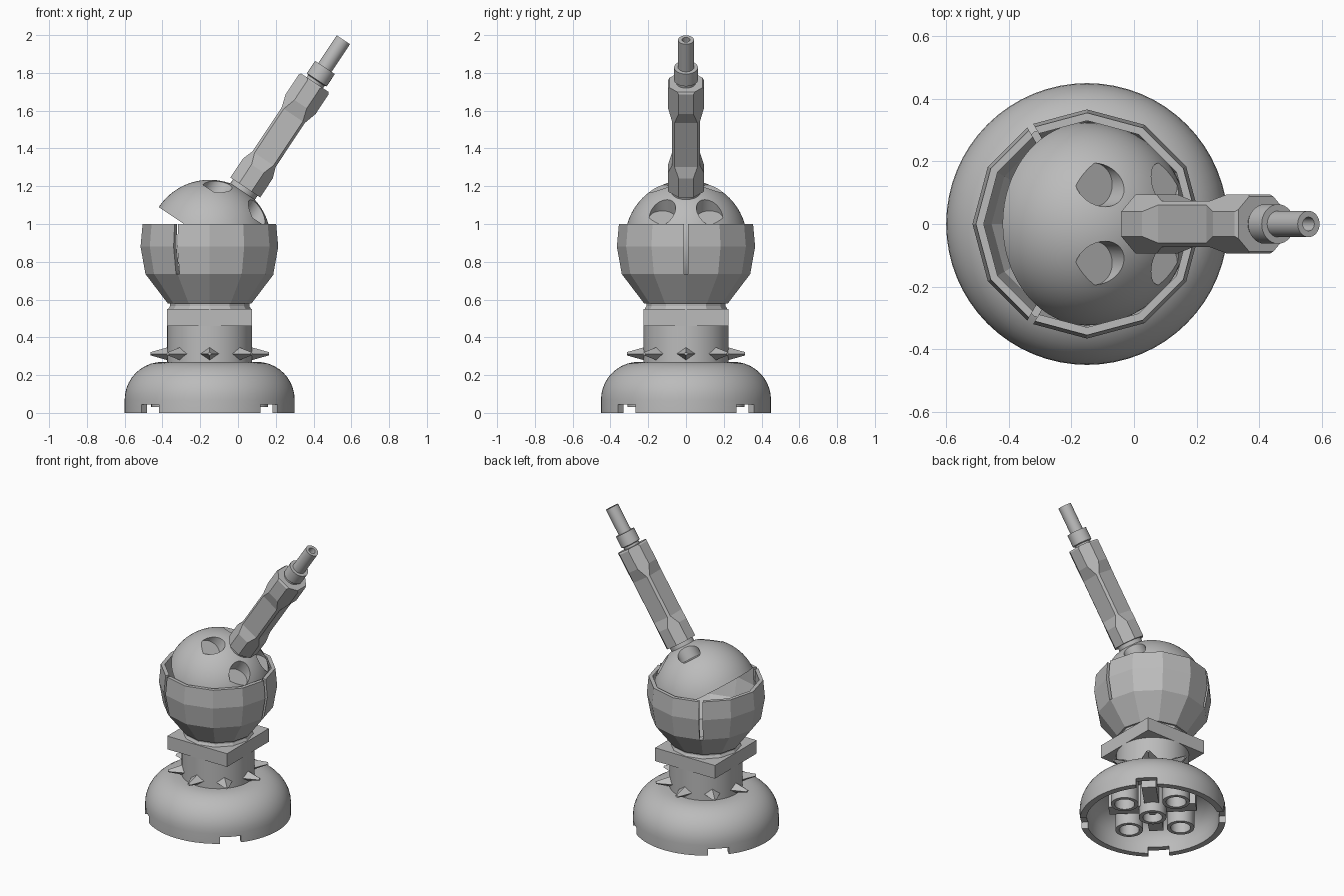
import bpy, bmesh
from math import sin, cos, pi, radians, sqrt
from mathutils import Matrix, Vector

old = bpy.data.objects.get("Cube")
if old:
    bpy.data.objects.remove(old)

grey = bpy.data.materials.new("plain_grey")
grey.use_nodes = True
grey.diffuse_color = (0.5, 0.5, 0.5, 1)
grey.node_tree.nodes["Principled BSDF"].inputs["Base Color"].default_value = (0.5, 0.5, 0.5, 1)

AXIS = Matrix.Translation((-0.15, 0, 0))          # vertical axis of the turret
TILT = radians(33.6)
AIM = Matrix.Translation((-0.15, 0, 0.91)) @ Matrix.Rotation(TILT, 4, 'Y')


def finish(name, bm, matrix, smooth=True):
    bmesh.ops.recalc_face_normals(bm, faces=bm.faces)
    mesh = bpy.data.meshes.new(name)
    bm.to_mesh(mesh)
    bm.free()
    mesh.transform(matrix)
    mesh.materials.append(grey)
    ob = bpy.data.objects.new(name, mesh)
    bpy.context.collection.objects.link(ob)
    if smooth:
        shade(ob)
    return ob


def shade(ob):
    bpy.ops.object.select_all(action='DESELECT')
    ob.select_set(True)
    bpy.context.view_layer.objects.active = ob
    bpy.ops.object.shade_smooth_by_angle(angle=radians(28))


def loft(bm, rings, loop=False):
    """Skin rings of points; cap the ends unless the profile loops."""
    rows = [[bm.verts.new(p) for p in ring] for ring in rings]
    n = len(rows[0])
    pairs = list(zip(rows, rows[1:])) + ([(rows[-1], rows[0])] if loop else [])
    for a, b in pairs:
        for i in range(n):
            j = (i + 1) % n
            bm.faces.new((a[i], a[j], b[j], b[i]))
    if not loop:
        bm.faces.new(rows[0])
        bm.faces.new(rows[-1])


def lathe(name, profile, segs=48, matrix=AXIS, loop=False, smooth=True):
    bm = bmesh.new()
    loft(bm, [[(r * cos(2 * pi * i / segs), r * sin(2 * pi * i / segs), z)
               for i in range(segs)] for r, z in profile], loop)
    return finish(name, bm, matrix, smooth)


def box(name, size, matrix):
    bm = bmesh.new()
    bmesh.ops.create_cube(bm, size=1, matrix=Matrix.Diagonal((*size, 1)))
    return finish(name, bm, matrix, False)


def carve(ob, cutters, smooth=True):
    """Subtract the cutters, bake the result and drop the cutters."""
    for c in cutters:
        mod = ob.modifiers.new("cut", 'BOOLEAN')
        mod.operation, mod.object, mod.solver = 'DIFFERENCE', c, 'EXACT'
    dg = bpy.context.evaluated_depsgraph_get()
    baked = bpy.data.meshes.new_from_object(ob.evaluated_get(dg))
    ob.modifiers.clear()
    ob.data = baked
    for c in cutters:
        bpy.data.objects.remove(c)
    if smooth:
        shade(ob)


def spin(deg):
    return AXIS @ Matrix.Rotation(radians(deg), 4, 'Z')


# Hollow domed base with four notches in its rim
dome_arc = [(0.25 + 0.2 * cos(a * pi / 20), 0.07 + 0.2 * sin(a * pi / 20)) for a in range(11)]
cavity = [(0.24 + 0.17 * cos(a * pi / 12), 0.06 + 0.17 * sin(a * pi / 12)) for a in range(6, -1, -1)]
base = lathe("base_dome", [(0.45, 0)] + dome_arc + [(0.05, 0.27), (0.05, 0.23)] + cavity + [(0.41, 0)],
             64, loop=True)
carve(base, [box("notch", (1.2, 0.13, 0.09), spin(a)) for a in (45, 135)])

# Hub, sockets and ribs under the base
def tube(name, r, inner, z, top, matrix):
    return lathe(name, [(r, z), (r, top), (inner, top), (inner, z)], 24, matrix, True)

tube("hub_ring", 0.085, 0.06, 0.02, 0.26, AXIS)
lathe("hub_pin", [(0.025, 0.05), (0.025, 0.26)], 16)
lathe("hub_floor", [(0.07, 0.10), (0.07, 0.26)], 24)
for k in range(4):
    tube("socket_ring", 0.085, 0.062, 0.03, 0.24, spin(90 * k) @ Matrix.Translation((0.225, 0, 0)))
    box("underside_rib", (0.2, 0.09, 0.16),
        spin(90 * k + 45) @ Matrix.Translation((0.17, 0, 0.16)))

# Column with a ring of spikes
lathe("column", [(0.225, 0.25), (0.225, 0.47)], 48)
for k in range(8):
    bm = bmesh.new()
    bmesh.ops.create_cone(bm, cap_ends=True, segments=4, radius1=0.055, radius2=0.012, depth=0.11,
                          matrix=Matrix.Diagonal((0.72, 1, 1, 1)))
    finish("spike", bm, spin(45 * k) @ Matrix.Translation((0.258, 0, 0.313))
           @ Matrix.Rotation(pi / 2, 4, 'Y'), False)

# Square plate and neck
box("square_plate", (0.45, 0.45, 0.09), AXIS @ Matrix.Translation((0, 0, 0.505)))
lathe("neck", [(0.225, 0.54), (0.21, 0.565), (0.21, 0.6)], 12, smooth=False)

# Faceted cup with three slits
cup = lathe("faceted_cup", [(0.222, 0.58), (0.34, 0.735), (0.366, 0.88), (0.355, 1.0),
                            (0.33, 1.0), (0.335, 0.88), (0.305, 0.75), (0.2, 0.63)], 12, smooth=False)
carve(cup, [box("slit", (0.3, 0.022, 0.3), spin(a) @ Matrix.Translation((0.35, 0, 0.885)))
            for a in (0, 120, 240)], False)

# Tilted half ball with four round pockets
R = 0.324
ball = lathe("half_ball", [(R * cos(i * pi / 40), R * sin(i * pi / 40)) for i in range(20)] + [(0.002, R)],
             64, AIM)
carve(ball, [lathe("pocket", [(0.07, 0.228), (0.07, 0.4)], 32,
                   AIM @ Matrix.Translation((x, y, 0)))
             for x in (-0.125, 0.125) for y in (-0.125, 0.125)])

# Barrel: root ring, eight-sided body with recessed sides, collar, muzzle
lathe("barrel_root", [(0.078, 0.27), (0.078, 0.35)], 32, AIM)


def body_ring(a, t):
    w = 0.095 * sqrt(2) - a
    return [(x, y, t) for x, y in ((a, -w), (a, w), (w, a), (-w, a),
                                   (-a, w), (-a, -w), (-w, -a), (w, -a))]


bm = bmesh.new()
loft(bm, [body_ring(a, t) for a, t in ((0.095, 0.34), (0.095, 0.46), (0.074, 0.52),
                                       (0.074, 0.80), (0.095, 0.87), (0.095, 0.995), (0.088, 1.006))])
finish("barrel_body", bm, AIM, False)
lathe("barrel_collar", [(0.052, 1.0), (0.052, 1.02), (0.063, 1.025), (0.063, 1.103)], 32, AIM)
lathe("muzzle", [(0.042, 1.09), (0.042, 1.279), (0.022, 1.279), (0.022, 1.12)], 32, AIM)
